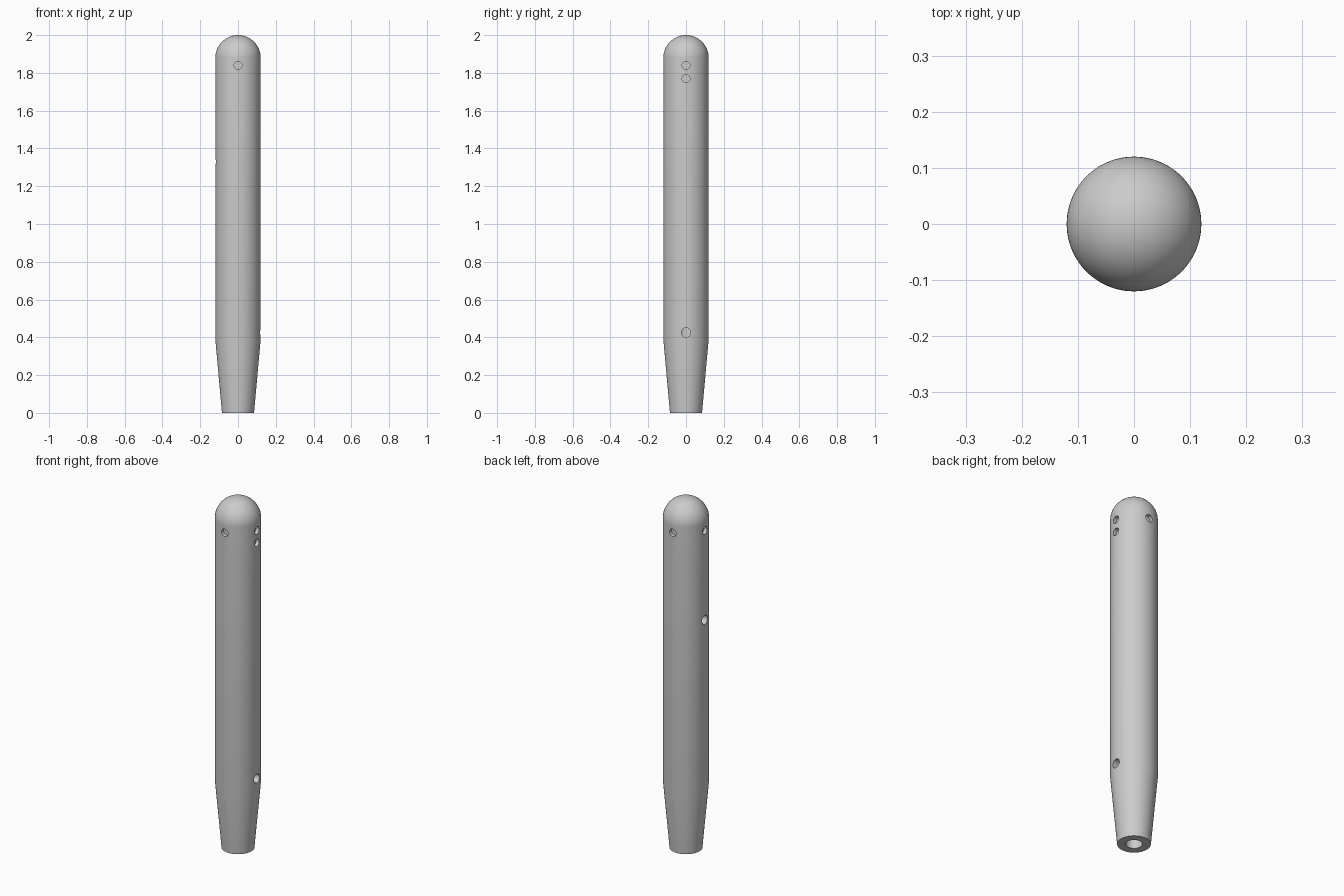
import bpy
import bmesh
from math import sin, cos, pi, radians
from mathutils import Vector

if "Cube" in bpy.data.objects:
    bpy.data.objects.remove(bpy.data.objects["Cube"])

grey = bpy.data.materials.new("plain grey")
grey.use_nodes = True
colour = (0.6, 0.6, 0.6, 1)
grey.diffuse_color = colour
grey.node_tree.nodes["Principled BSDF"].inputs["Base Color"].default_value = colour

R = 0.12        # outer radius
BORE = 0.042    # bore radius
SEAM = 1.48     # joint between body and cap
SIDES = 96


def lathe(name, profile, closed):
    """Revolve an (r, z) profile around the z axis."""
    bm = bmesh.new()
    verts = [bm.verts.new((r, 0, z)) for r, z in profile]
    pairs = list(zip(verts, verts[1:]))
    if closed:
        pairs.append((verts[-1], verts[0]))
    edges = [bm.edges.new(p) for p in pairs]
    bmesh.ops.spin(bm, geom=verts + edges, axis=(0, 0, 1), cent=(0, 0, 0),
                   angle=2 * pi, steps=SIDES, use_merge=True)
    bmesh.ops.remove_doubles(bm, verts=bm.verts, dist=1e-5)
    bmesh.ops.recalc_face_normals(bm, faces=bm.faces)
    mesh = bpy.data.meshes.new(name)
    bm.to_mesh(mesh)
    bm.free()
    mesh.materials.append(grey)
    obj = bpy.data.objects.new(name, mesh)
    bpy.context.collection.objects.link(obj)
    return obj


def drill(obj, direction, z, radius, floor):
    """Cut a round radial hole that stops at distance floor from the axis."""
    d = Vector(direction)
    length = 0.2 - floor
    bpy.ops.mesh.primitive_cylinder_add(
        vertices=32, radius=radius, depth=length,
        location=d * (floor + length / 2) + Vector((0, 0, z)),
        rotation=d.to_track_quat('Z', 'Y').to_euler())
    cutter = bpy.context.object
    cutter.hide_render = True
    cutter.data.materials.append(grey)
    mod = obj.modifiers.new("hole", 'BOOLEAN')
    mod.operation = 'DIFFERENCE'
    mod.solver = 'EXACT'
    mod.object = cutter
    bpy.context.view_layer.objects.active = obj
    bpy.ops.object.modifier_apply(modifier=mod.name)
    bpy.data.objects.remove(cutter)


# Tapered tubular body, open along its bore
body = lathe("body", [(BORE, 0), (0.085, 0), (R, 0.39), (R, SEAM), (BORE, SEAM)], True)

# Round-ended cap, closing the top of the bore
dome = [(R * cos(i * pi / 48), 2 - R + R * sin(i * pi / 48)) for i in range(24)]
cap = lathe("cap", [(0, SEAM), (R, SEAM)] + dome + [(0, 2)], False)

# Side ports that reach the bore
drill(body, (1, 0, 0), 0.425, 0.025, 0.01)
drill(body, (-1, 0, 0), 1.33, 0.025, 0.01)

# Shallow blind sockets around the cap, with a second one on one side
for way in ((1, 0, 0), (-1, 0, 0), (0, 1, 0), (0, -1, 0)):
    drill(cap, way, 1.84, 0.021, R - 0.02)
drill(cap, (1, 0, 0), 1.77, 0.021, R - 0.02)

# Smooth shading with sharp rims
for obj in (body, cap):
    bpy.ops.object.select_all(action='DESELECT')
    obj.select_set(True)
    bpy.context.view_layer.objects.active = obj
    bpy.ops.object.shade_smooth_by_angle(angle=radians(30))
